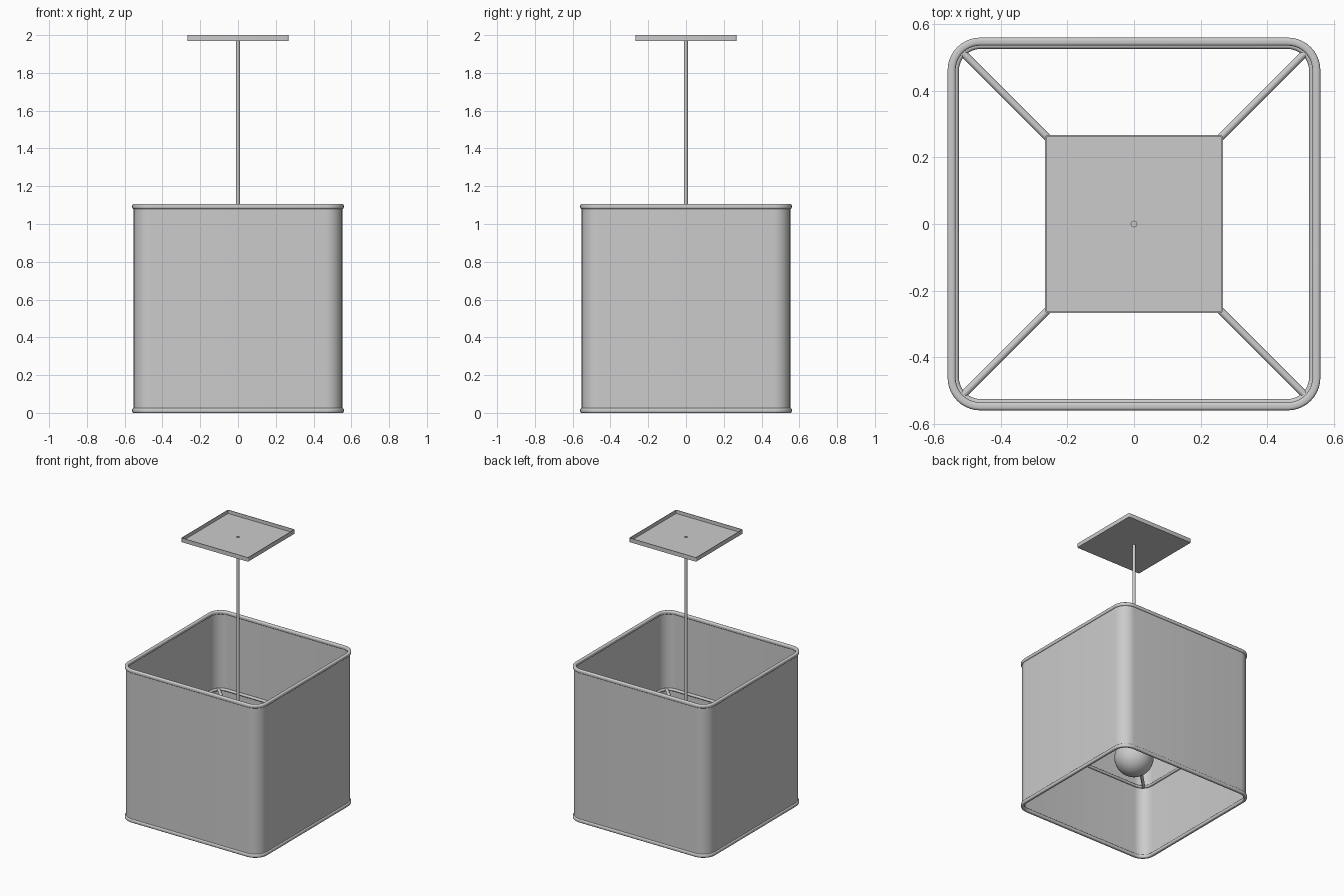
import bpy, bmesh, math
from mathutils import Vector

if "Cube" in bpy.data.objects:
    bpy.data.objects.remove(bpy.data.objects["Cube"])


def rounded_square(half, radius, z, seg):
    pts = []
    for q in range(4):
        a0 = q * math.pi / 2
        sx = 1 if q in (0, 3) else -1
        sy = 1 if q in (0, 1) else -1
        for i in range(seg + 1):
            a = a0 + math.pi / 2 * i / seg
            pts.append((sx * (half - radius) + radius * math.cos(a),
                        sy * (half - radius) + radius * math.sin(a), z))
    return pts


def finish(bm, name, angle=35):
    bmesh.ops.recalc_face_normals(bm, faces=bm.faces)
    me = bpy.data.meshes.new(name)
    bm.to_mesh(me)
    bm.free()
    ob = bpy.data.objects.new(name, me)
    bpy.context.collection.objects.link(ob)
    bpy.ops.object.select_all(action='DESELECT')
    ob.select_set(True)
    bpy.context.view_layer.objects.active = ob
    bpy.ops.object.shade_smooth_by_angle(angle=math.radians(angle))
    return ob


def square_loft(name, profile, base, radius, closed=True, seg=10):
    """Sweep (half width, z) profile points around a rounded square."""
    bm = bmesh.new()
    rings = [[bm.verts.new(p) for p in
              rounded_square(h, max(radius + h - base, 0.003), z, seg)]
             for h, z in profile]
    n = len(rings[0])
    pairs = list(zip(rings, rings[1:]))
    if closed:
        pairs.append((rings[-1], rings[0]))
    else:
        bm.faces.new(rings[0])
        bm.faces.new(rings[-1])
    for a, b in pairs:
        for i in range(n):
            j = (i + 1) % n
            bm.faces.new((a[i], a[j], b[j], b[i]))
    return finish(bm, name)


def circle_profile(h, z, r, n=12):
    return [(h + r * math.cos(2 * math.pi * i / n),
             z + r * math.sin(2 * math.pi * i / n)) for i in range(n)]


def rod(name, p0, p1, r, seg=20):
    p0, p1 = Vector(p0), Vector(p1)
    bm = bmesh.new()
    bmesh.ops.create_cone(bm, cap_ends=True, segments=seg, radius1=r,
                          radius2=r, depth=(p1 - p0).length)
    rot = (p1 - p0).to_track_quat('Z', 'Y').to_matrix()
    bmesh.ops.rotate(bm, verts=bm.verts, matrix=rot)
    bmesh.ops.translate(bm, verts=bm.verts, vec=(p0 + p1) / 2)
    return finish(bm, name)


# Thin fabric shade
square_loft("shade_wall", [(0.552, 0.012), (0.552, 1.093), (0.545, 1.093),
                           (0.545, 0.012)], 0.552, 0.09)

# Softly rounded trims at the bottom and top edges
for name, z in (("bottom_trim", 0.0), ("top_trim", 1.08)):
    prof = []
    for cx, cz, a0 in ((0.552, 0.017, 0), (0.544, 0.017, 90),
                       (0.544, 0.008, 180), (0.552, 0.008, 270)):
        for k in range(4):
            a = math.radians(a0 + 30 * k)
            prof.append((cx + 0.008 * math.cos(a),
                         z + cz + 0.008 * math.sin(a)))
    square_loft(name, prof, 0.56, 0.098)

# Inner wire frame with diagonal spokes
FRAME_Z = 0.54
square_loft("frame_ring", circle_profile(0.536, FRAME_Z, 0.01), 0.536, 0.075)
for i, (sx, sy) in enumerate(((1, 1), (-1, 1), (-1, -1), (1, -1))):
    rod(f"frame_spoke_{i + 1}", (0.02 * sx, 0.02 * sy, FRAME_Z),
        (0.512 * sx, 0.512 * sy, FRAME_Z), 0.011)

# Stem, lamp socket and globe bulb
rod("stem", (0, 0, 0.55), (0, 0, 1.98), 0.01)
rod("socket", (0, 0, 0.44), (0, 0, 0.58), 0.045, 32)
bm = bmesh.new()
bmesh.ops.create_uvsphere(bm, u_segments=40, v_segments=24, radius=0.13)
bmesh.ops.translate(bm, verts=bm.verts, vec=(0, 0, 0.345))
finish(bm, "bulb")

# Ceiling plate: shallow tray open at the top
square_loft("ceiling_plate", [(0.267, 1.97), (0.267, 2.0), (0.263, 2.0),
                              (0.263, 1.975)], 0.267, 0.008, False, 4)
